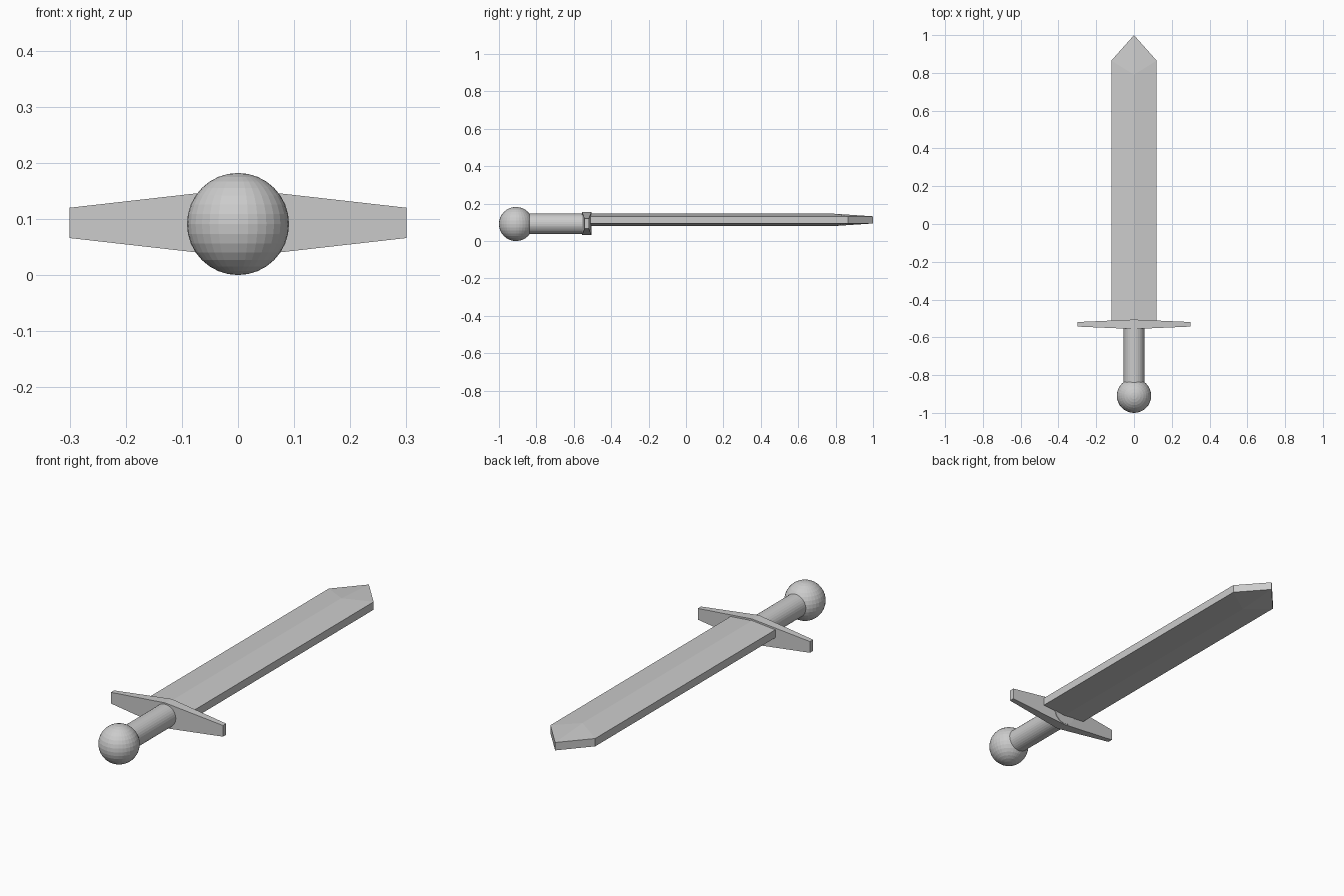
import bpy, bmesh, math

if "Cube" in bpy.data.objects:
    bpy.data.objects.remove(bpy.data.objects["Cube"])


def make_object(name, bm):
    bmesh.ops.recalc_face_normals(bm, faces=bm.faces[:])
    mesh = bpy.data.meshes.new(name)
    bm.to_mesh(mesh)
    bm.free()
    obj = bpy.data.objects.new(name, mesh)
    bpy.context.collection.objects.link(obj)
    return obj


def loft(name, rings):
    """Skin a row of matching closed rings and cap both ends."""
    bm = bmesh.new()
    rows = [[bm.verts.new(p) for p in ring] for ring in rings]
    n = len(rows[0])
    for a, b in zip(rows, rows[1:]):
        for i in range(n):
            j = (i + 1) % n
            bm.faces.new((a[i], a[j], b[j], b[i]))
    bm.faces.new(rows[0])
    bm.faces.new(rows[-1])
    return make_object(name, bm)


# Pommel: faceted ball
bpy.ops.mesh.primitive_uv_sphere_add(segments=32, ring_count=16, radius=0.091,
                                     location=(0, -0.909, 0.091))
bpy.context.object.name = "pommel"

# Grip: round bar running just through the guard
bpy.ops.mesh.primitive_cylinder_add(vertices=32, radius=0.055, depth=0.36,
                                    location=(0, -0.685, 0.092),
                                    rotation=(math.pi / 2, 0, 0))
bpy.context.object.name = "grip"

# Crossguard: rectangular section, thickest in the middle
sections = []
for x, hy, hz in ((-0.3, 0.012, 0.027), (0, 0.025, 0.061), (0.3, 0.012, 0.027)):
    sections.append([(x, -0.531 + sy * hy, 0.093 + sz * hz)
                     for sy, sz in ((-1, -1), (1, -1), (1, 1), (-1, 1))])
loft("crossguard", sections)

# Blade: six-sided section with a central ridge, flat edges and a pointed tip
W, MID, EDGE, RIDGE, BACK = 0.12, 0.113, 0.019, 0.033, -0.53
bm = bmesh.new()


def pair(x, y, h):
    """Bottom and top vertices at one outline point."""
    return [bm.verts.new((x, y, MID + s * h)) for s in (-1, 1)]


left, right = pair(-W, BACK, EDGE), pair(W, BACK, EDGE)
left_end, right_end = pair(-W, 0.865, EDGE), pair(W, 0.865, EDGE)
ridge, ridge_end, tip = pair(0, BACK, RIDGE), pair(0, 0.79, RIDGE), pair(0, 1.0, EDGE)
for k in (0, 1):
    for s, e in ((left, left_end), (right, right_end)):
        bm.faces.new((s[k], ridge[k], ridge_end[k], e[k]))
        bm.faces.new((e[k], ridge_end[k], tip[k]))
for a, b in ((left, left_end), (left_end, tip), (right, right_end), (right_end, tip)):
    bm.faces.new((a[0], b[0], b[1], a[1]))
bm.faces.new((left[0], ridge[0], right[0], right[1], ridge[1], left[1]))
make_object("blade", bm)
